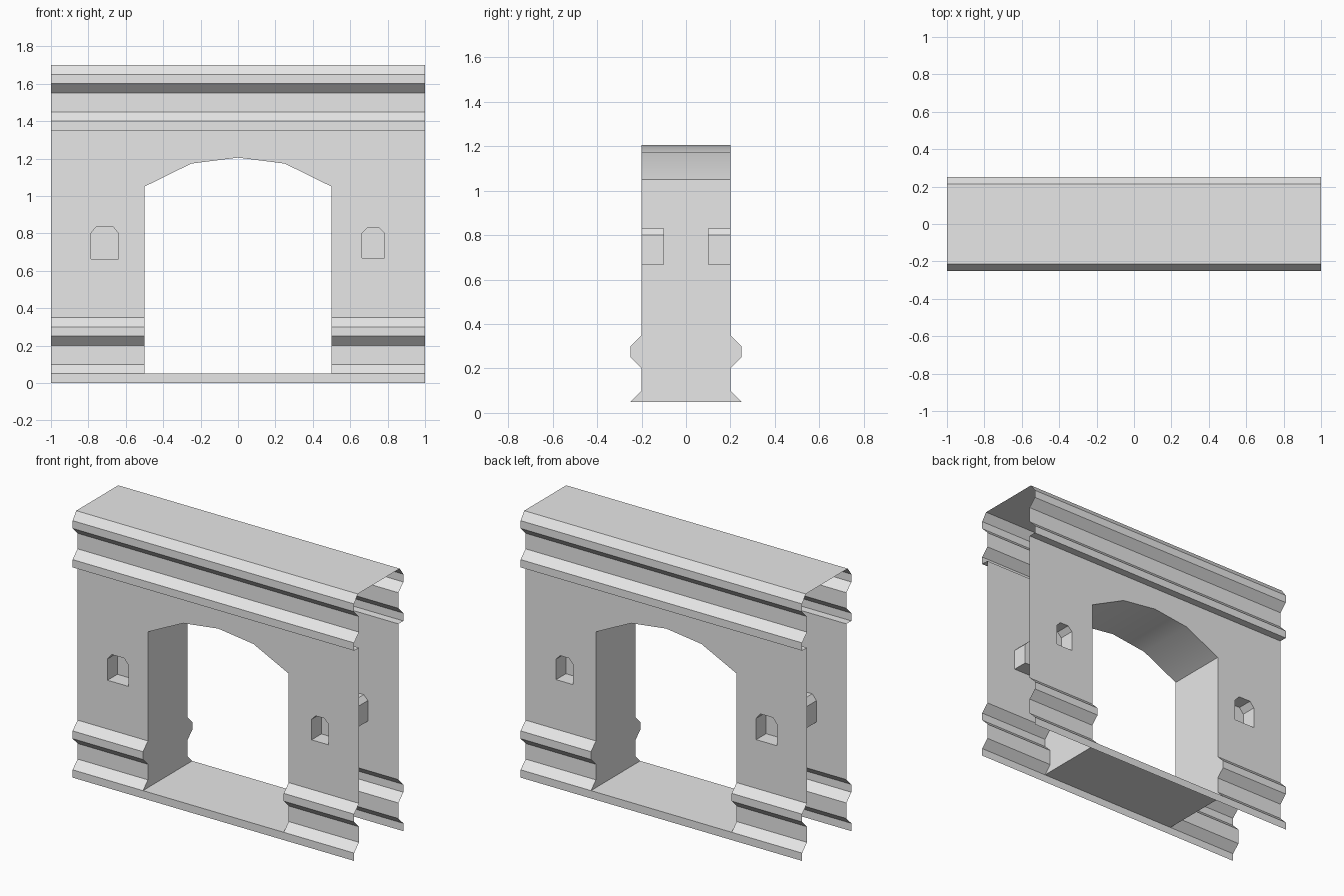
import bpy, bmesh

cube = bpy.data.objects.get("Cube")
if cube:
    bpy.data.objects.remove(cube)

stone = bpy.data.materials.new("grey stone")
stone.use_nodes = True
GREY = (0.8, 0.8, 0.8, 1)
stone.diffuse_color = GREY
stone.node_tree.nodes["Principled BSDF"].inputs["Base Color"].default_value = GREY

WALL, RIM, TOP_Y = -0.2, -0.25, -0.213   # front depths: wall, mouldings, roof edge
LENGTH, GATE = 1.0, 0.5                  # half widths
NICHE_BACK = -0.1


def finish(name, bm, mirror="", smooth=False):
    """Turn a bmesh into an object, optionally mirrored on the named axes."""
    for f in bm.faces:
        f.smooth = smooth
    mesh = bpy.data.meshes.new(name)
    bm.to_mesh(mesh)
    bm.free()
    mesh.materials.append(stone)
    obj = bpy.data.objects.new(name, mesh)
    bpy.context.collection.objects.link(obj)
    if mirror:
        mod = obj.modifiers.new("mirror", "MIRROR")
        mod.use_axis = ["X" in mirror, "Y" in mirror, False]
        mod.use_mirror_merge = False
    return obj


def face(bm, points):
    return bm.faces.new([bm.verts.new(p) for p in points])


def sweep(name, profile, x0, x1, mirror):
    """Run a (y, z) profile along x as an open sheet."""
    bm = bmesh.new()
    rows = [[bm.verts.new((x, y, z)) for x in (x0, x1)] for y, z in profile]
    for a, b in zip(rows, rows[1:]):
        bm.faces.new((a[0], a[1], b[1], b[0]))
    finish(name, bm, mirror)


def niche_outline(x, half, bottom, shoulder, top):
    flat = half - 0.03
    return [(x - half, bottom), (x + half, bottom), (x + half, shoulder),
            (x + flat, top), (x - flat, top), (x - half, shoulder)]


base = [(RIM, 0.05), (WALL, 0.1), (WALL, 0.2), (RIM, 0.25), (RIM, 0.3), (WALL, 0.35)]
cornice = [(WALL, 1.35), (RIM, 1.35), (RIM, 1.4), (WALL, 1.45), (WALL, 1.55),
           (RIM, 1.6), (RIM, 1.65), (TOP_Y, 1.7)]
arch = [(-GATE, 1.05), (-0.25, 1.173), (0, 1.205), (0.25, 1.173), (GATE, 1.05)]
niches = {"right_niche": niche_outline(-0.713, 0.074, 0.663, 0.8, 0.836),
          "left_niche": niche_outline(0.723, 0.06, 0.668, 0.8, 0.83)}

# Mouldings on both faces
sweep("plinth", [(RIM, 0), (RIM, 0.05)], -LENGTH, LENGTH, "Y")
sweep("base_moulding", base, -LENGTH, -GATE, "XY")
sweep("cornice", cornice, -LENGTH, LENGTH, "Y")

# Roof and threshold
sweep("roof", [(TOP_Y, 1.7), (-TOP_Y, 1.7)], -LENGTH, LENGTH, "")
sweep("threshold", [(RIM, 0.05), (-RIM, 0.05)], -GATE, GATE, "")

# Wall sheet, with the gateway and niches left open
bm = bmesh.new()
outline = [(-LENGTH, 0.35), (-GATE, 0.35), *arch, (GATE, 0.35),
           (LENGTH, 0.35), (LENGTH, 1.35), (-LENGTH, 1.35)]
edges = []
for loop in [outline, *niches.values()]:
    verts = [bm.verts.new((x, WALL, z)) for x, z in loop]
    edges += [bm.edges.new((a, b)) for a, b in zip(verts, verts[1:] + verts[:1])]
bmesh.ops.triangle_fill(bm, edges=edges, use_beauty=True, normal=(0, -1, 0))
bm.normal_update()
bmesh.ops.reverse_faces(bm, faces=[f for f in bm.faces if f.normal.y > 0])
finish("wall", bm, "Y")

# Niche recesses
for name, loop in niches.items():
    bm = bmesh.new()
    face(bm, [(x, NICHE_BACK, z) for x, z in loop])
    for (ax, az), (bx, bz) in zip(loop, loop[1:] + loop[:1]):
        face(bm, [(ax, WALL, az), (bx, WALL, bz), (bx, NICHE_BACK, bz), (ax, NICHE_BACK, az)])
    finish(name, bm, "Y")

# Gateway jambs, cut to the moulding profile
bm = bmesh.new()
side = base + [(WALL, 1.05)]
face(bm, [(-GATE, -y, z) for y, z in side] + [(-GATE, y, z) for y, z in reversed(side)])
finish("jamb", bm, "X")

# Smooth arch soffit
bm = bmesh.new()
ribs = [[bm.verts.new((x, y, z)) for y in (WALL, -WALL)] for x, z in arch]
for a, b in zip(ribs, ribs[1:]):
    bm.faces.new((a[0], a[1], b[1], b[0]))
finish("arch_soffit", bm, smooth=True)
